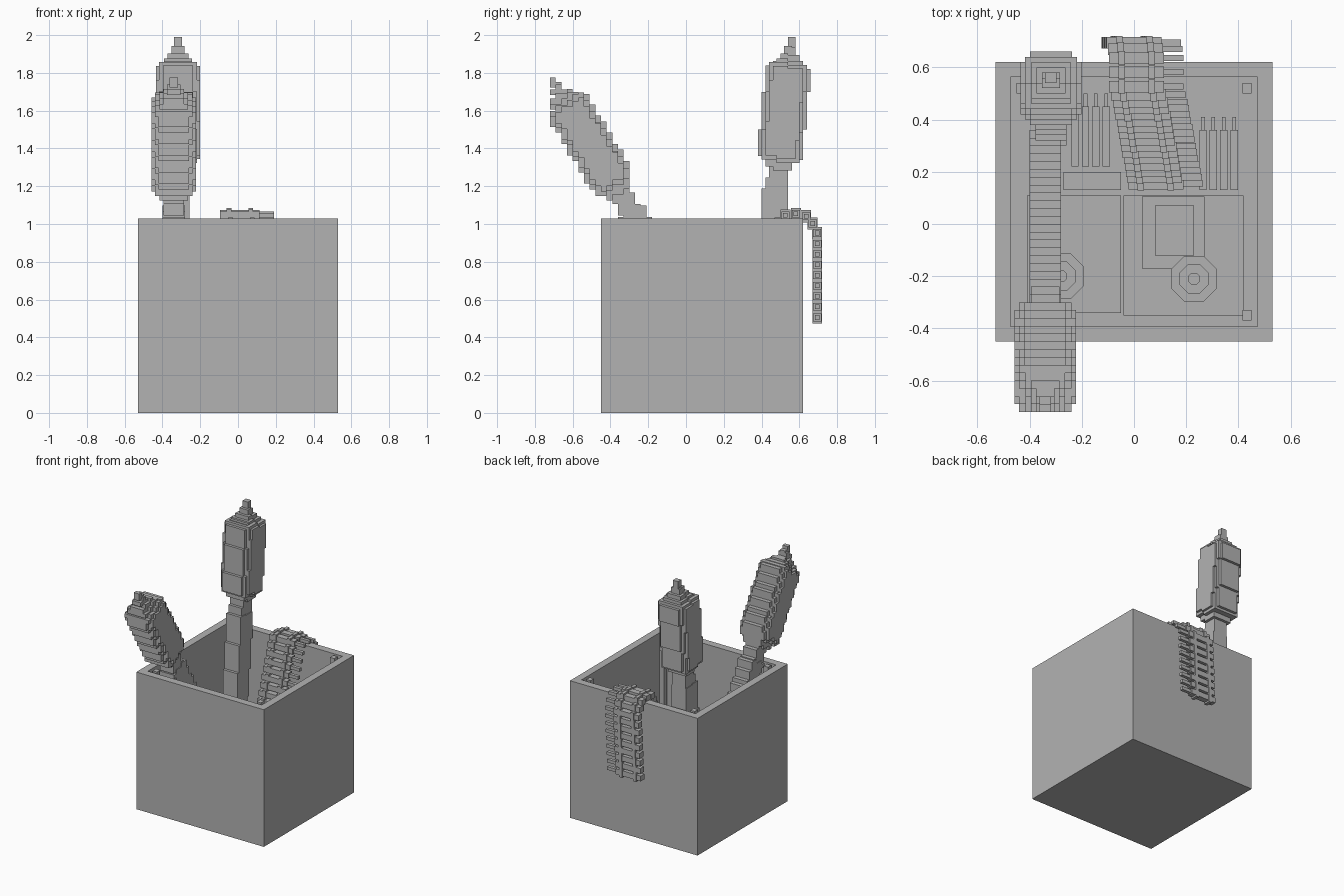
import bpy, bmesh, math
from mathutils import Matrix, Vector

old = bpy.data.objects.get("Cube")
if old:
    bpy.data.objects.remove(old, do_unlink=True)

grey = bpy.data.materials.new("plain_grey")
grey.use_nodes = True
tone = (0.45, 0.45, 0.45, 1)
grey.diffuse_color = tone
grey.node_tree.nodes["Principled BSDF"].inputs["Base Color"].default_value = tone


def finish(name, bm):
    mesh = bpy.data.meshes.new(name)
    bm.to_mesh(mesh)
    bm.free()
    mesh.materials.append(grey)
    obj = bpy.data.objects.new(name, mesh)
    bpy.context.collection.objects.link(obj)


def block(bm, x, y, z):
    """Axis-aligned block from three (low, high) ranges."""
    size = [r[1] - r[0] for r in (x, y, z)]
    mid = [(r[0] + r[1]) / 2 for r in (x, y, z)]
    return bmesh.ops.create_cube(bm, size=1, matrix=Matrix.Translation(mid) @ Matrix.Diagonal((*size, 1)))


def span(poly, z):
    """Range of y where a convex outline crosses height z."""
    hits = []
    for (y0, z0), (y1, z1) in zip(poly, poly[1:] + poly[:1]):
        if (z0 <= z) != (z1 <= z):
            hits.append(y0 + (y1 - y0) * (z - z0) / (z1 - z0))
    return (min(hits), max(hits)) if hits else None


def stepped_slab(bm, centre, lean, along, half, x_mid, x_half, grid):
    """Leaning bar built from level blocks that step sideways."""
    up = Vector((math.sin(lean), math.cos(lean)))
    side = Vector((up.y, -up.x))
    corners = [(along[0], -half), (along[0], half), (along[1], half), (along[1], -half)]
    poly = [tuple(Vector(centre) + up * t + side * s) for t, s in corners]
    z, top = min(p[1] for p in poly), max(p[1] for p in poly)
    rows = []
    while z < top - 0.001:
        high = min(z + grid, top)
        hit = span(poly, (z + high) / 2)
        if hit:
            hit = tuple(round(v / grid) * grid for v in hit)
            if rows and rows[-1][0] == hit:
                rows[-1][2] = high
            elif hit[1] > hit[0]:
                rows.append([hit, z, high])
        z = high
    for y, low, high in rows:
        block(bm, (x_mid - x_half, x_mid + x_half), y, (low, high))


def stick(name, centre, lean, x, reach, grid):
    """Handle, ribbed head with chamfered corners, stepped cap and tip."""
    parts = [  # start, end, half depth, half width
        (-reach, -0.42, 0.07, 0.06), (-0.45, -0.25, 0.055, 0.055),
        (-0.31, 0.27, 0.075, 0.075),
        (-0.25, 0.23, 0.12, 0.08), (-0.25, 0.23, 0.085, 0.117),
        (-0.27, 0.25, 0.1, 0.1),
        (0.2, 0.30, 0.055, 0.055), (0.28, 0.34, 0.035, 0.035),
        (0.32, 0.39, 0.022, 0.022)]
    bm = bmesh.new()
    for start, end, depth, width in parts:
        stepped_slab(bm, centre, lean, (start, end), depth, x, width, grid)
    finish(name, bm)


# Open crate: a block whose top is inset and sunk, with stepped inner corners
bm = bmesh.new()
block(bm, (-0.53, 0.53), (-0.45, 0.62), (0, 1.03))
bm.faces.ensure_lookup_table()
top = max(bm.faces, key=lambda f: f.calc_center_median().z)
bmesh.ops.inset_region(bm, faces=[top], thickness=0.08)
sunk = bmesh.ops.extrude_face_region(bm, geom=[top])
bmesh.ops.translate(bm, vec=(0, 0, -0.97), verts=[v for v in sunk["geom"] if isinstance(v, bmesh.types.BMVert)])
bmesh.ops.delete(bm, geom=[top], context="FACES")
for x in ((-0.45, -0.415), (0.415, 0.45)):
    for y in ((-0.37, -0.33), (0.5, 0.54)):
        block(bm, x, y, (0.06, 1.03))
finish("crate", bm)

# Two long-handled sticks
stick("leaning_stick", (-0.51, 1.43), math.radians(-31), -0.34, 1.57, 0.03)
stick("upright_stick", (0.52, 1.6), math.radians(5.5), -0.318, 1.54, 0.02)

# Belt of rounds draped over the back wall
path = [Vector(p) for p in ((0.085, 0.695, 0.505), (0.105, 0.695, 0.95), (0.115, 0.655, 1.035),
                            (0.115, 0.59, 1.055), (0.115, 0.52, 1.045), (0.13, 0.47, 0.96), (0.19, 0.15, 0.29))]
bm = bmesh.new()
pitch, carry = 0.056, 0.0
for a, b in zip(path, path[1:]):
    length = (b - a).length
    while carry <= length:
        p = a.lerp(b, carry / length)
        x, y, z = p
        x0 = x - 0.21
        block(bm, (x0, x0 + 0.21), (y - 0.022, y + 0.022), (z - 0.02, z + 0.02))
        block(bm, (x0 + 0.21, x0 + 0.285), (y - 0.012, y + 0.012), (z - 0.012, z + 0.012))
        for link in (0.035, 0.15):
            block(bm, (x0 + link, x0 + link + 0.025), (y - 0.026, y + 0.026), (z - 0.032, z + 0.032))
        carry += pitch
    carry -= length
finish("round_belt", bm)

# Boxes resting on the crate floor
bm = bmesh.new()
block(bm, (-0.41, -0.05), (-0.34, 0.11), (0.06, 0.2))
block(bm, (-0.04, 0.42), (-0.35, 0.11), (0.06, 0.2))
block(bm, (0.03, 0.27), (-0.17, 0.105), (0.2, 0.23))
block(bm, (0.08, 0.23), (-0.12, 0.07), (0.23, 0.26))
finish("small_boxes", bm)

# Round canisters on the boxes
for name, x, y in (("left_canister", -0.28, -0.2), ("right_canister", 0.23, -0.21)):
    bm = bmesh.new()
    for radius, low, high in ((0.07, 0.2, 0.24), (0.095, 0.24, 0.34), (0.06, 0.34, 0.38), (0.025, 0.38, 0.42)):
        turn = Matrix.Translation((x, y, (low + high) / 2)) @ Matrix.Rotation(math.pi / 8, 4, "Z")
        bmesh.ops.create_cone(bm, cap_ends=True, segments=8, radius1=radius, radius2=radius,
                              depth=high - low, matrix=turn)
    finish(name, bm)

# Loose rounds lying at the back
bm = bmesh.new()
for x0, y0, y1 in ((-0.24, 0.22, 0.45), (0.25, 0.13, 0.36)):
    for i in range(4):
        x = x0 + i * 0.04
        block(bm, (x, x + 0.028), (y0, y1), (0.06, 0.12))
        block(bm, (x + 0.007, x + 0.021), (y1, y1 + 0.05), (0.075, 0.105))
block(bm, (-0.27, -0.05), (0.13, 0.2), (0.06, 0.14))
finish("loose_rounds", bm)
